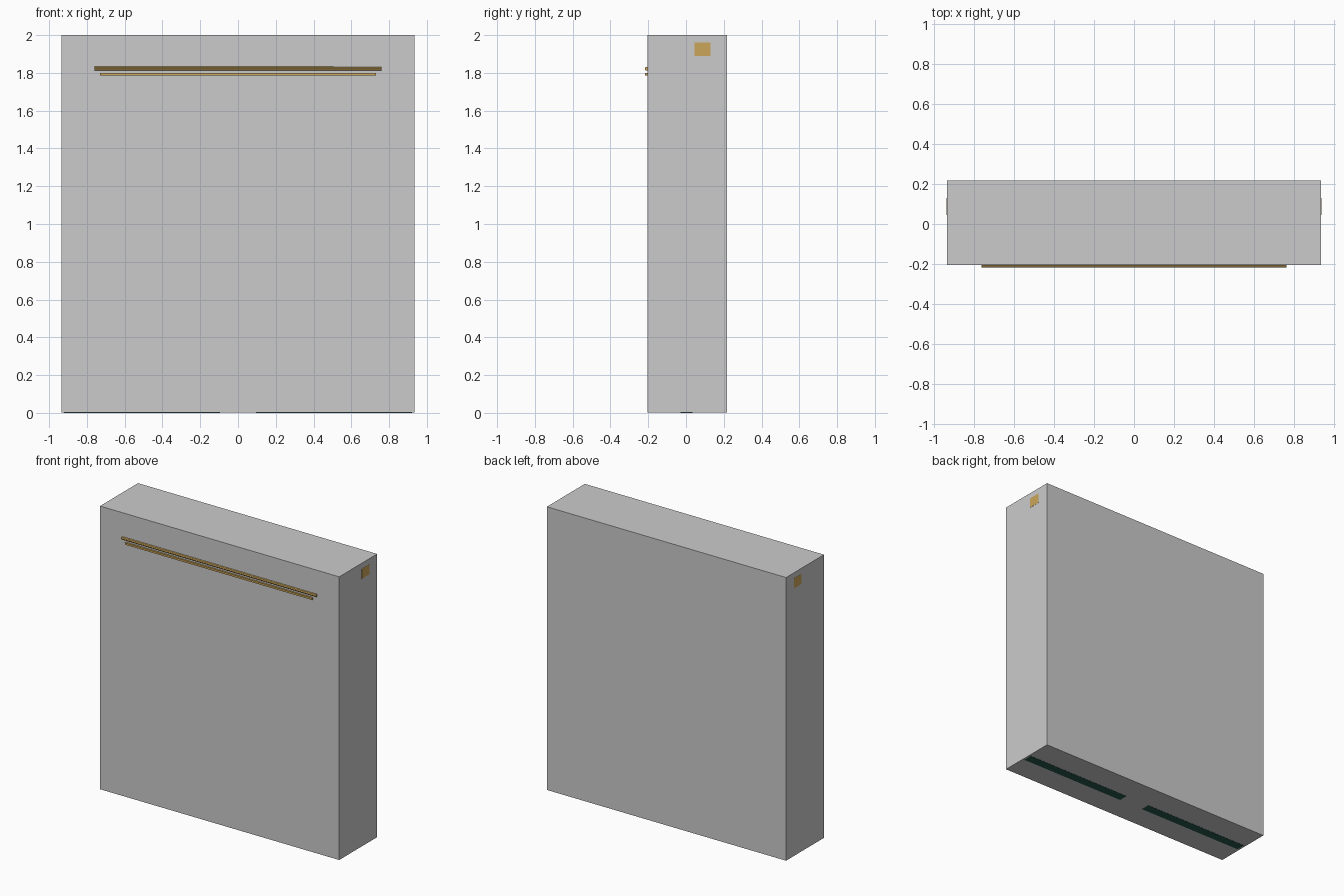
import bpy, math

if "Cube" in bpy.data.objects:
    bpy.data.objects.remove(bpy.data.objects["Cube"])


def material(name, color):
    m = bpy.data.materials.new(name)
    m.diffuse_color = color
    m.use_nodes = True
    m.node_tree.nodes["Principled BSDF"].inputs["Base Color"].default_value = m.diffuse_color
    return m


GOLD = material("gold", (0.60, 0.38, 0.10, 1))
GREEN = material("dark_green", (0.02, 0.10, 0.07, 1))


def box(name, lo, hi, mat=None):
    bpy.ops.mesh.primitive_cube_add(size=1, location=[(a + b) / 2 for a, b in zip(lo, hi)])
    ob = bpy.context.object
    ob.name = name
    ob.scale = [b - a for a, b in zip(lo, hi)]
    bpy.ops.object.transform_apply(location=False, rotation=False, scale=True)
    if mat:
        ob.data.materials.append(mat)
    return ob


# Plain outer housing
box("housing", (-0.934, -0.205, 0.001), (0.934, 0.218, 2.0))

# Upper trim rod on the front, eight-sided
bpy.ops.mesh.primitive_cylinder_add(vertices=8, radius=0.0105, depth=1.52,
                                    location=(0, -0.2075, 1.822),
                                    rotation=(0, math.pi / 2, 0))
rod = bpy.context.object
rod.name = "upper_trim_rod"
rod.data.materials.append(GOLD)

# Lower, shorter trim bar
box("lower_trim_bar", (-0.73, -0.218, 1.787), (0.73, -0.195, 1.80), GOLD)

# Rail through the housing, its ends flush with both sides
box("cross_rail", (-0.935, 0.045, 1.89), (0.935, 0.13, 1.96), GOLD)

# Two panels whose lower edges show in the base
for side, name in ((-1, "left_panel"), (1, "right_panel")):
    x0, x1 = sorted((side * 0.095, side * 0.92))
    box(name, (x0, -0.03, 0.0), (x1, 0.035, 1.89), GREEN)
